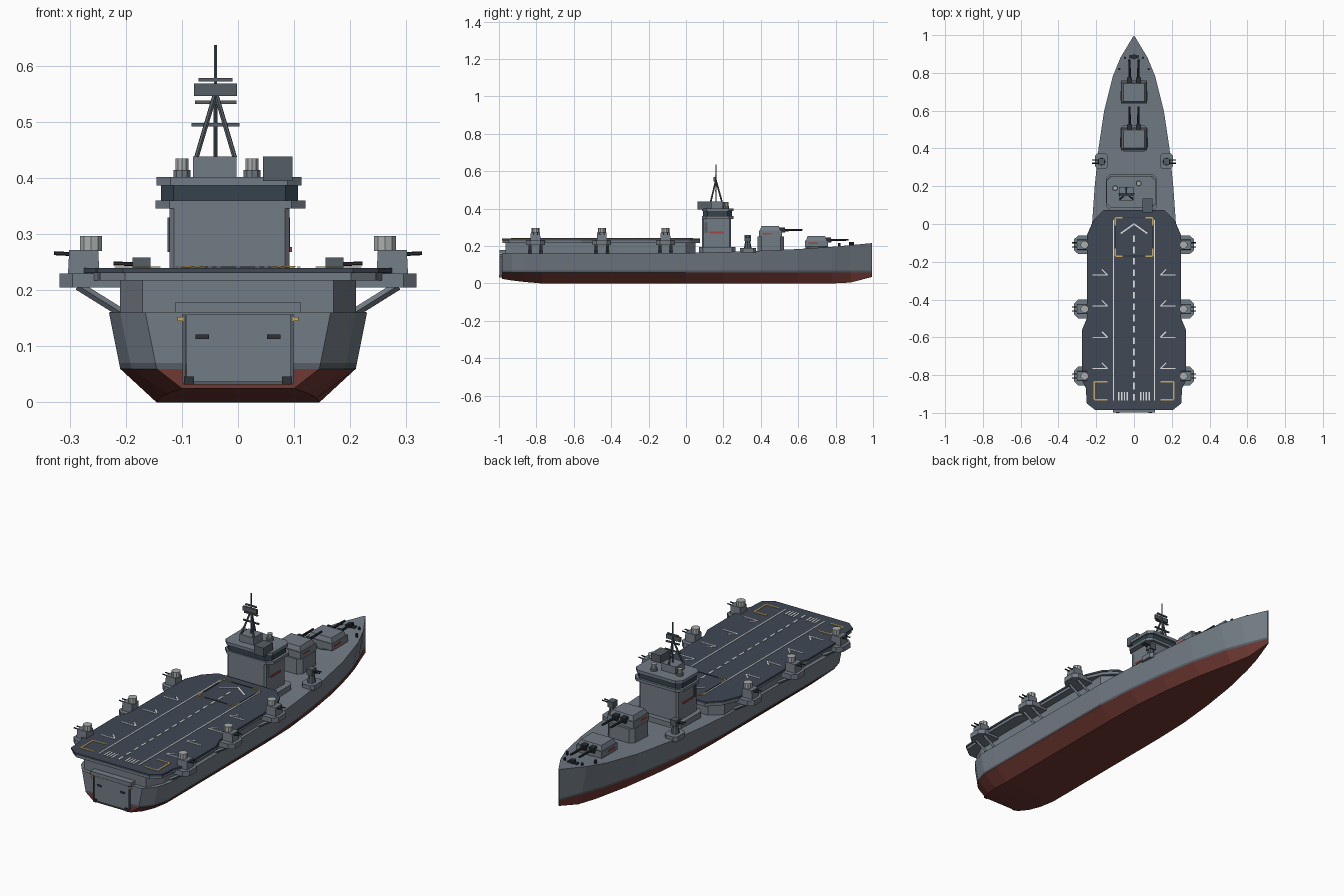
import bpy, bmesh
from mathutils import Vector, Matrix

cube = bpy.data.objects.get("Cube")
if cube:
    bpy.data.objects.remove(cube, do_unlink=True)


def material(name, r, g, b):
    m = bpy.data.materials.new(name)
    m.use_nodes = True
    m.diffuse_color = (r, g, b, 1)
    m.node_tree.nodes["Principled BSDF"].inputs["Base Color"].default_value = (r, g, b, 1)
    return m


GREY = material("hull grey", .17, .2, .235)
SHADE = material("dark trim grey", .09, .11, .13)
DECK = material("flight deck slate", .05, .065, .09)
RED = material("bottom red", .16, .04, .033)
BLACK = material("gunmetal", .025, .03, .037)
GLASS = material("window glass", .035, .055, .075)
LIGHT = material("pale grey", .4, .42, .42)
WHITE = material("marking white", .75, .77, .78)
YELLOW = material("marking yellow", .6, .4, .1)
SIGN = material("sign red", .35, .06, .05)


def finish(name, bm, *mats, rule=None):
    bmesh.ops.recalc_face_normals(bm, faces=bm.faces)
    if rule:
        for f in bm.faces:
            f.material_index = rule(f)
    me = bpy.data.meshes.new(name)
    bm.to_mesh(me)
    bm.free()
    for m in mats:
        me.materials.append(m)
    ob = bpy.data.objects.new(name, me)
    bpy.context.collection.objects.link(ob)
    return ob


def add_box(bm, x, y, z, taper=1.0):
    """Box from (low, high) ranges; taper shrinks the top."""
    lo, hi = Vector((x[0], y[0], z[0])), Vector((x[1], y[1], z[1]))
    mid, size = (lo + hi) / 2, hi - lo
    for v in bmesh.ops.create_cube(bm, size=1)["verts"]:
        k = taper if v.co.z > 0 else 1
        v.co = mid + Vector((v.co.x * size.x * k, v.co.y * size.y * k, v.co.z * size.z))


def add_rod(bm, a, b, r, sides=8, r2=None):
    a, b = Vector(a), Vector(b)
    turn = (b - a).to_track_quat('Z', 'Y').to_matrix().to_4x4()
    bmesh.ops.create_cone(bm, cap_ends=True, segments=sides, radius1=r, radius2=r2 or r,
                          depth=(b - a).length, matrix=Matrix.Translation((a + b) / 2) @ turn)


def add_line(bm, a, b, width, z=.2405):
    """Flat painted stripe between two deck points."""
    a, b = Vector(a), Vector(b)
    d = (b - a).normalized() * width / 2
    n = Vector((-d.y, d.x))
    low = [bm.verts.new((p.x, p.y, z)) for p in (a + n, a - n, b - n, b + n)]
    face = bm.faces.new(low)
    top = bmesh.ops.extrude_face_region(bm, geom=[face])["geom"]
    for v in top:
        if isinstance(v, bmesh.types.BMVert):
            v.co.z += .002


def add_prism(bm, pts, z0, z1):
    low = [bm.verts.new((x, y, z0)) for x, y in pts]
    high = [bm.verts.new((x, y, z1)) for x, y in pts]
    bm.faces.new(low)
    bm.faces.new(high)
    for i in range(len(pts)):
        j = (i + 1) % len(pts)
        bm.faces.new((low[i], low[j], high[j], high[i]))


def mirrored(half):
    return half + [(-x, y) for x, y in reversed(half)]


def clipped(x0, x1, y0, y1, c):
    """Rectangle with cut corners."""
    return [(x0 + c, y0), (x1 - c, y0), (x1, y0 + c), (x1, y1 - c),
            (x1 - c, y1), (x0 + c, y1), (x0, y1 - c), (x0, y0 + c)]


def box(name, x, y, z, mat, taper=1.0):
    bm = bmesh.new()
    add_box(bm, x, y, z, taper)
    return finish(name, bm, mat)


def prism(name, pts, z0, z1, *mats, rule=None):
    bm = bmesh.new()
    add_prism(bm, pts, z0, z1)
    return finish(name, bm, *mats, rule=rule)


# Hull lofted through stations: y, bottom half, bottom z, waterline half, deck half, deck z
stations = [(-.985, .1, .025, .145, .165, .16), (-.93, .125, .016, .19, .21, .16),
            (-.86, .14, .008, .21, .23, .16), (-.77, .145, 0, .21, .23, .16),
            (0, .145, 0, .205, .222, .163), (.2, .14, 0, .19, .208, .168),
            (.4, .12, 0, .165, .188, .175), (.6, .09, 0, .13, .158, .184),
            (.78, .05, 0, .083, .113, .196), (.88, .025, .005, .045, .072, .205),
            (.995, .002, .035, .002, .003, .216)]
bm = bmesh.new()
rings = []
for y, b, bz, w, d, dz in stations:
    k = w + (d - w) * .1
    half = [(b, bz), (w, .06), (k, .07), (d, dz)]
    rings.append([bm.verts.new((x, y, z)) for x, z in half + [(-x, z) for x, z in reversed(half)]])
for p, q in zip(rings, rings[1:]):
    for i in range(8):
        j = (i + 1) % 8
        bm.faces.new((p[i], p[j], q[j], q[i]))
for ring in (rings[0], rings[-1]):
    for i in range(3):
        bm.faces.new((ring[i], ring[i + 1], ring[6 - i], ring[7 - i]))


def hull_paint(f):
    z = max(v.co.z for v in f.verts)
    return 1 if z < .065 else 2 if z < .075 else 0


finish("hull", bm, GREY, RED, SHADE, rule=hull_paint)

# Hangar and flight deck
prism("hangar", mirrored([(.17, -.965), (.21, -.88), (.21, 0), (.155, .05)]), .15, .222, GREY)
deck_half = [(.205, -.985), (.25, -.95), (.255, -.87), (.275, -.83), (.275, -.56),
             (.25, -.5), (.25, -.06), (.215, .02), (.16, .075)]
prism("flight_deck", mirrored(deck_half), .231, .24, DECK)
prism("flight_deck_edge", mirrored([(x - .004, y * .996) for x, y in deck_half]), .217, .231, GREY)

# Painted deck markings
white, yellow, seams = bmesh.new(), bmesh.new(), bmesh.new()
for i in range(15):
    y = -.06 - i * .06
    add_line(white, (0, y), (0, y - .035), .008)
for s in (-1, 1):
    add_line(white, (s * .108, .02), (s * .108, -.935), .006)
    add_line(white, (0, 0), (s * .07, -.05), .008)
    for y in (-.27, -.435, -.6, -.765):
        add_line(white, (s * .14, y), (s * .22, y), .006)
        add_line(white, (s * .14, y), (s * .17, y + .03), .006)
    for i in range(4):
        x = s * (.035 + i * .015)
        add_line(white, (x, -.89), (x, -.935), .007)
    for y in (-.835, -.93):
        add_line(yellow, (s * .14, y), (s * .21, y), .007)
    add_line(yellow, (s * .21, -.835), (s * .21, -.93), .007)
    add_line(seams, (s * .099, -.17), (s * .099, .033), .005)
    for y, d in ((.033, -1), (-.17, 1)):
        add_line(yellow, (s * .099, y), (s * .06, y), .007, .241)
        add_line(yellow, (s * .099, y), (s * .099, y + d * .04), .007, .241)
for y in (.033, -.17):
    add_line(seams, (-.099, y), (.099, y), .005)
finish("white_deck_markings", white, WHITE)
finish("yellow_deck_markings", yellow, YELLOW)
finish("lift_seams", seams, BLACK)

# Stern gate with frame, hinges and slots
box("stern_gate", (-.092, .095), (-.993, -.96), (.035, .157), GREY)
box("gate_header", (-.112, .112), (-.997, -.95), (.16, .178), GREY)
bm, slots, lamps = bmesh.new(), bmesh.new(), bmesh.new()
for s in (-1, 1):
    add_box(bm, sorted((s * .094, s * .099)), (-.996, -.96), (.035, .157))
    add_box(slots, sorted((s * .052, s * .076)), (-.997, -.992), (.113, .121))
    add_box(slots, sorted((s * .078, s * .096)), (-1, -.97), (.032, .046))
    add_box(lamps, sorted((s * .097, s * .108)), (-.998, -.97), (.145, .152))
add_box(bm, (-.097, .097), (-.996, -.96), (.032, .037))
finish("gate_frame", bm, SHADE)
finish("gate_slots_and_hinges", slots, BLACK)
finish("gate_lamps", lamps, YELLOW)

# Side gun platforms
for s, side in ((1, "left"), (-1, "right")):
    for n, y in enumerate((-.11, -.45, -.805), 1):
        tag = f"{side}_{n}"
        pts = [(s * px, y + py) for px, py in
               ((.2, -.05), (.295, -.05), (.318, -.028), (.318, .028), (.295, .05), (.2, .05))]
        prism("gun_platform_" + tag, pts, .205, .23, GREY)
        bm = bmesh.new()
        for d in (-.03, .03):
            add_rod(bm, (s * .285, y + d, .208), (s * .2, y + d, .155), .008, 4)
        finish("platform_brace_" + tag, bm, GREY)
        box("gun_mount_" + tag, sorted((s * .247, s * .303)), (y - .027, y + .027), (.23, .272), GREY, .92)
        bm = bmesh.new()
        add_rod(bm, (s * .262, y, .27), (s * .262, y, .297), .021, 10)
        finish("gun_director_" + tag, bm, LIGHT)
        bm = bmesh.new()
        for d in (-.011, .011):
            add_rod(bm, (s * .29, y + d, .264), (s * .328, y + d, .266), .0035, 6)
        finish("gun_barrels_" + tag, bm, BLACK)

    # Forward light guns, one on each side of the foredeck
    prism(f"foredeck_platform_{side}", clipped(s * .172 - .035, s * .172 + .035, .29, .375, .015), .165, .19, GREY)
    bm = bmesh.new()
    add_rod(bm, (s * .172, .33, .19), (s * .172, .33, .235), .02, 8, .012)
    add_box(bm, (s * .172 - .016, s * .172 + .016), (.312, .348), (.228, .258))
    finish(f"foredeck_gun_{side}", bm, SHADE)
    bm = bmesh.new()
    for d in (-.008, .008):
        add_rod(bm, (s * .18, .33 + d, .246), (s * .222, .33 + d, .248), .0035, 6)
    finish(f"foredeck_barrels_{side}", bm, BLACK)

    # Small hull fittings
    bm = bmesh.new()
    for y, x in ((.82, .096), (.88, .066)):
        add_rod(bm, (s * (x - .018), y, .195), (s * (x - .018), y, .217), .006)
    finish(f"bollards_{side}", bm, BLACK)

# Twin gun turrets
for name, y, z in (("fore", .7, .197), ("aft", .453, .25)):
    box(f"{name}_turret_body", (-.07, .07), (y - .063, y + .06), (z, z + .034), GREY)
    box(f"{name}_turret_roof", (-.066, .066), (y - .058, y + .052), (z + .034, z + .056), GREY, .86)
    bm = bmesh.new()
    for x in (-.023, .023):
        add_box(bm, (x - .013, x + .013), (y + .04, y + .075), (z + .022, z + .048))
        add_rod(bm, (x, y + .06, z + .035), (x, y + .17, z + .037), .007, 8, .005)
    finish(f"{name}_turret_barrels", bm, BLACK)
    bm = bmesh.new()
    for s in (-1, 1):
        add_box(bm, sorted((s * .069, s * .072)), (y - .045, y + .005), (z + .013, z + .021))
    finish(f"{name}_turret_signs", bm, SIGN)
bm = bmesh.new()
add_rod(bm, (0, .7, .18), (0, .7, .198), .06, 16)
finish("fore_barbette", bm, SHADE)
prism("aft_barbette", clipped(-.074, .074, .383, .525, .02), .165, .25, GREY)
bm = bmesh.new()
add_rod(bm, (0, .885, .2), (0, .885, .222), .014, 10)
add_box(bm, (-.026, .026), (.875, .895), (.2, .212))
finish("anchor_windlass", bm, BLACK)

# Island with bridge
prism("island_base", clipped(-.145, .12, .07, .265, .02), .16, .195, GREY)
prism("island_tower", clipped(-.122, .092, .085, .24, .008), .19, .348, GREY)
prism("bridge_floor", clipped(-.147, .12, .085, .255, .025), .346, .36, GREY)
prism("bridge_windows", clipped(-.137, .107, .092, .245, .022), .36, .388, GLASS)
prism("bridge_roof", clipped(-.145, .113, .085, .255, .025), .387, .402, GREY)
bm = bmesh.new()
for x in (-.122, .092):
    add_box(bm, (x - .004, x + .004), (.125, .2), (.268, .277))
finish("island_signs", bm, SIGN)
bm = bmesh.new()
for x in (-.123, .09):
    add_box(bm, (x - .003, x + .003), (.1, .115), (.27, .33))
finish("island_side_lockers", bm, SHADE)
box("roof_cabin", (.045, .097), (.062, .135), (.395, .438), SHADE)
box("mast_house", (-.08, -.003), (.125, .195), (.4, .438), GREY)
for n, (x, y) in enumerate(((-.1, .19), (.025, .215)), 1):
    bm = bmesh.new()
    add_rod(bm, (x, y, .4), (x, y, .414), .016, 10)
    finish(f"roof_director_base_{n}", bm, GREY)
    bm = bmesh.new()
    add_rod(bm, (x, y, .414), (x, y, .435), .012, 10)
    finish(f"roof_director_{n}", bm, LIGHT)

# Tripod mast, yards and radar
mx, my = -.04, .16
bm = bmesh.new()
add_rod(bm, (mx, my, .435), (mx, my, .637), .003, 6)
for dx, dy in ((-.034, -.028), (.034, -.028), (0, .032)):
    add_rod(bm, (mx + dx, my + dy, .437), (mx, my, .552), .0045, 6)
for z, w in ((.495, .043), (.535, .037), (.575, .03)):
    add_box(bm, (mx - w, mx + w), (my - .004, my + .004), (z - .003, z + .003))
finish("tripod_mast", bm, SHADE)
box("radar_panel", (mx - .038, mx + .038), (my - .012, my - .002), (.546, .568), SHADE)
